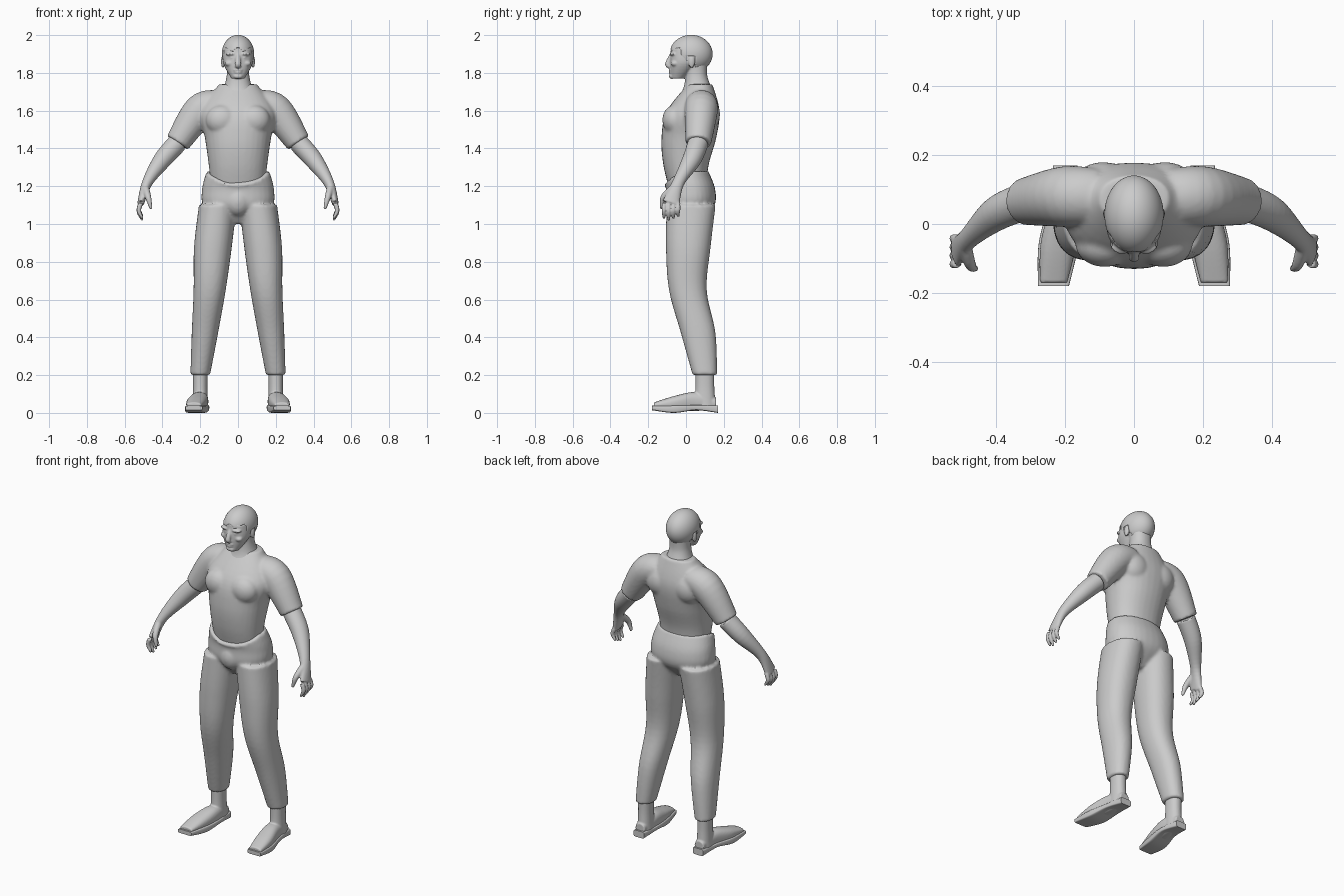
import bpy, bmesh, math
from mathutils import Vector, Matrix

cube = bpy.data.objects.get("Cube")
if cube:
    bpy.data.objects.remove(cube)

COLOUR = (0.6, 0.6, 0.6, 1)
COARSE, FINE = 0.009, 0.005
X_AXIS, Y_AXIS, Z_AXIS = Matrix.Identity(3)

grey = bpy.data.materials.new("plain grey")
grey.use_nodes = True
grey.diffuse_color = COLOUR
grey.node_tree.nodes["Principled BSDF"].inputs["Base Color"].default_value = COLOUR


def sides_of(x):
    """Parts away from the centre line are built on both sides."""
    return (1, -1) if x > 0 else (1,)


def blend(before, start, end, after, t):
    """Smooth curve value between start and end."""
    slope_in, slope_out = (end - before) / 2, (after - start) / 2
    ease = t * t * (3 - 2 * t)
    return (start + (end - start) * ease + slope_in * t * (1 - t) ** 2
            - slope_out * t * t * (1 - t))


def smooth_rings(rings, steps=6):
    last, result = len(rings) - 1, []
    for i in range(last):
        group = (rings[max(0, i - 1)], rings[i], rings[i + 1], rings[min(last, i + 2)])
        for step in range(steps):
            result.append([blend(*values, step / steps) for values in zip(*group)])
    return result + [list(rings[last])]


def loft(bm, rings, frame=None, power=2, segments=32):
    """Skin rings (x, y, z, half a, half b); without a frame they follow the path."""
    rings = smooth_rings(rings)
    points = [Vector(ring[:3]) for ring in rings]
    for side in sides_of(rings[0][0]):
        loops = []
        for i, (point, ring) in enumerate(zip(points, rings)):
            if frame:
                u, v = frame
            else:
                heading = points[min(i + 1, len(points) - 1)] - points[max(i - 1, 0)]
                v = heading.cross(Y_AXIS).normalized()
                u = v.cross(heading).normalized()
            loop = []
            for k in range(segments):
                angle = math.tau * k / segments
                c, s = [math.copysign(abs(f) ** (2 / power), f)
                        for f in (math.cos(angle), math.sin(angle))]
                p = point + u * ring[3] * c + v * ring[4] * s
                loop.append(bm.verts.new((p.x * side, p.y, p.z)))
            loops.append(loop)
        for low, high in zip(loops, loops[1:]):
            for k in range(segments):
                bm.faces.new((low[k - 1], low[k], high[k], high[k - 1]))
        bm.faces.new(loops[0])
        bm.faces.new(loops[-1])


def spread(value, count):
    return value if isinstance(value, list) else [value] * count


def stations(start, end, count):
    return [start + (end - start) * i / (count - 1) for i in range(count)]


def column(bm, bottom, top, x, width, y, depth, power=2.2):
    """Upright part with evenly spaced level sections."""
    n = len(width)
    loft(bm, list(zip(spread(x, n), spread(y, n), stations(bottom, top, n), width, spread(depth, n))),
         (X_AXIS, Y_AXIS), power)


def lengthwise(bm, back, front, x, width, z, height, power):
    """Part running from back to front with evenly spaced sections."""
    n = len(width)
    loft(bm, list(zip(x, stations(back, front, n), z, width, height)), (X_AXIS, Z_AXIS), power)


def limb(bm, joints, widths, thicknesses, segments=32):
    """Part following a chain of joints."""
    loft(bm, [(*j, w, t) for j, w, t in zip(joints, widths, thicknesses)], segments=segments)


def ball(bm, centre, radii, detail=32):
    for side in sides_of(centre[0]):
        place = Matrix.Translation((centre[0] * side, *centre[1:]))
        bmesh.ops.create_uvsphere(bm, u_segments=detail, v_segments=detail, radius=1,
                                  matrix=place @ Matrix.Diagonal((*radii, 1)))


def finish(bm, name, voxel=None):
    """Make the object; a voxel size fuses its pieces into one soft surface."""
    bmesh.ops.recalc_face_normals(bm, faces=bm.faces)
    mesh = bpy.data.meshes.new(name)
    bm.to_mesh(mesh)
    bm.free()
    mesh.materials.append(grey)
    mesh.shade_smooth()
    part = bpy.data.objects.new(name, mesh)
    bpy.context.collection.objects.link(part)
    if voxel:
        fuse = part.modifiers.new("Fuse", "REMESH")
        fuse.mode = "VOXEL"
        fuse.voxel_size = voxel
        fuse.use_smooth_shade = True
        relax = part.modifiers.new("Relax", "SMOOTH")
        relax.iterations = 4 if voxel == COARSE else 2
    return part


# Joints of the left arm
collar = (.1, .08, 1.64)
shoulder = (.2, .08, 1.6)
elbow = (.32, .065, 1.43)
forearm = (.4, .03, 1.34)
wrist = (.48, -.04, 1.22)
knuckles = (.515, -.08, 1.11)

# Shirt: trunk, short sleeves, chest and shoulder blades
bm = bmesh.new()
column(bm, 1.17, 1.74, 0, [.14, .155, .175, .2, .1], [.01, 0, .015, .038, .075],
       [.095, .12, .145, .14, .065])
limb(bm, [collar, shoulder, elbow], [.08, .088, .068], [.07, .088, .066])
ball(bm, (.085, -.06, 1.55), (.085, .065, .08))
ball(bm, (.09, .11, 1.58), (.09, .07, .09))
finish(bm, "shirt", COARSE)

# Trousers: hips with a waist dipping at the front, front panel and legs
bm = bmesh.new()
column(bm, 1, 1.28, 0, [.06, .18, .19, .166], [.015, .024, .024, 0], [.05, .125, .13, .118])
for vert in bm.verts:
    if vert.co.z > 1.2 and vert.co.y < 0:
        vert.co.z -= (vert.co.z - 1.2) * (vert.co.y / .12) ** 2
ball(bm, (0, -.055, 1.12), (.07, .063, .08))
column(bm, .2, 1.1, [.2, .175, .15, .133, .107], [.052, .07, .085, .1, .1],
       [.1, .064, .01, .012, .027], [.065, .092, .1, .118, .13])
finish(bm, "trousers", COARSE)

# Bare forearms, hands, curled fingers and thumbs
bm = bmesh.new()
limb(bm, [elbow, forearm, wrist, knuckles], [.055, .05, .032, .046], [.053, .048, .028, .018])
for i in range(4):
    base = Vector(knuckles) + Y_AXIS * (i * .025 - .037)
    reach = -Z_AXIS * (.09 - .01 * abs(i - 1))
    limb(bm, [base, base + reach / 2 + X_AXIS * .01, base + reach - X_AXIS * .01],
         [.012, .012, .007], [.013, .012, .007], 12)
limb(bm, [(.49, -.07, 1.19), (.475, -.12, 1.14), (.46, -.13, 1.08)],
     [.02, .016, .008], [.02, .016, .008], 12)
finish(bm, "arms_and_hands", FINE)

# Head: skull, jaw, neck and facial features
skull, skull_size = Vector((0, .027, 1.9)), Vector((.082, .11, .097))
bm = bmesh.new()
ball(bm, skull, skull_size)
column(bm, 1.77, 1.93, 0, [.035, .077, .076], [-.045, -.01, 0], [.035, .075, .08])
column(bm, 1.65, 1.85, 0, [.13, .08, .06, .06], [.05, .06, .055, .055], [.1, .075, .058, .058])
limb(bm, [(0, -.075, 1.9), (0, -.099, 1.845), (0, -.08, 1.83)], [.01, .012, .008], [.01, .016, .014], 16)
features = {
    "brow": ((.036, -.067, 1.9), (.03, .02, .009)),
    "eye": ((.033, -.065, 1.88), (.012, .016, .007)),
    "cheek": ((.046, -.058, 1.85), (.024, .022, .016)),
    "upper lip": ((0, -.08, 1.815), (.024, .012, .006)),
    "lower lip": ((0, -.08, 1.802), (.02, .012, .006)),
    "chin": ((0, -.074, 1.782), (.026, .016, .014)),
    "ear": ((.08, .03, 1.86), (.01, .017, .034)),
}
for centre, radii in features.values():
    ball(bm, centre, radii)
finish(bm, "head_and_neck", FINE)


# Short hair cap with a fringe, sideburns and nape
def hairline(x, y):
    if y < -.03:
        return 1.925 + .01 * math.cos(x * 90)
    if y < .01:
        return 1.85
    return 1.89 if y < .05 else 1.82


bm = bmesh.new()
ball(bm, skull, skull_size + Vector((1, 1, 1)) * .004, 64)
bare = [f for f in bm.faces for c in [f.calc_center_median()] if c.z < hairline(c.x, c.y)]
bmesh.ops.delete(bm, geom=bare, context="FACES")
hair = finish(bm, "hair")
hair.modifiers.new("Thickness", "SOLIDIFY").thickness = .006

# Ankles and shoe uppers
foot_line = [.2, .202, .22, .234]
bm = bmesh.new()
column(bm, .03, .24, .2, [.042, .038, .04], .1, [.058, .05, .05])
lengthwise(bm, .16, -.17, foot_line, [.03, .045, .052, .04], [.05, .06, .05, .04],
           [.03, .05, .04, .015], 2.5)
finish(bm, "shoe_uppers", FINE)

# Soles with a raised arch
bm = bmesh.new()
lengthwise(bm, .17, -.18, foot_line, [.035, .05, .058, .045], [.02, .028, .02, .026],
           [.02, .014, .02, .012], 6)
soles = finish(bm, "soles")
bpy.context.view_layer.objects.active = soles
soles.select_set(True)
bpy.ops.object.shade_smooth_by_angle()
